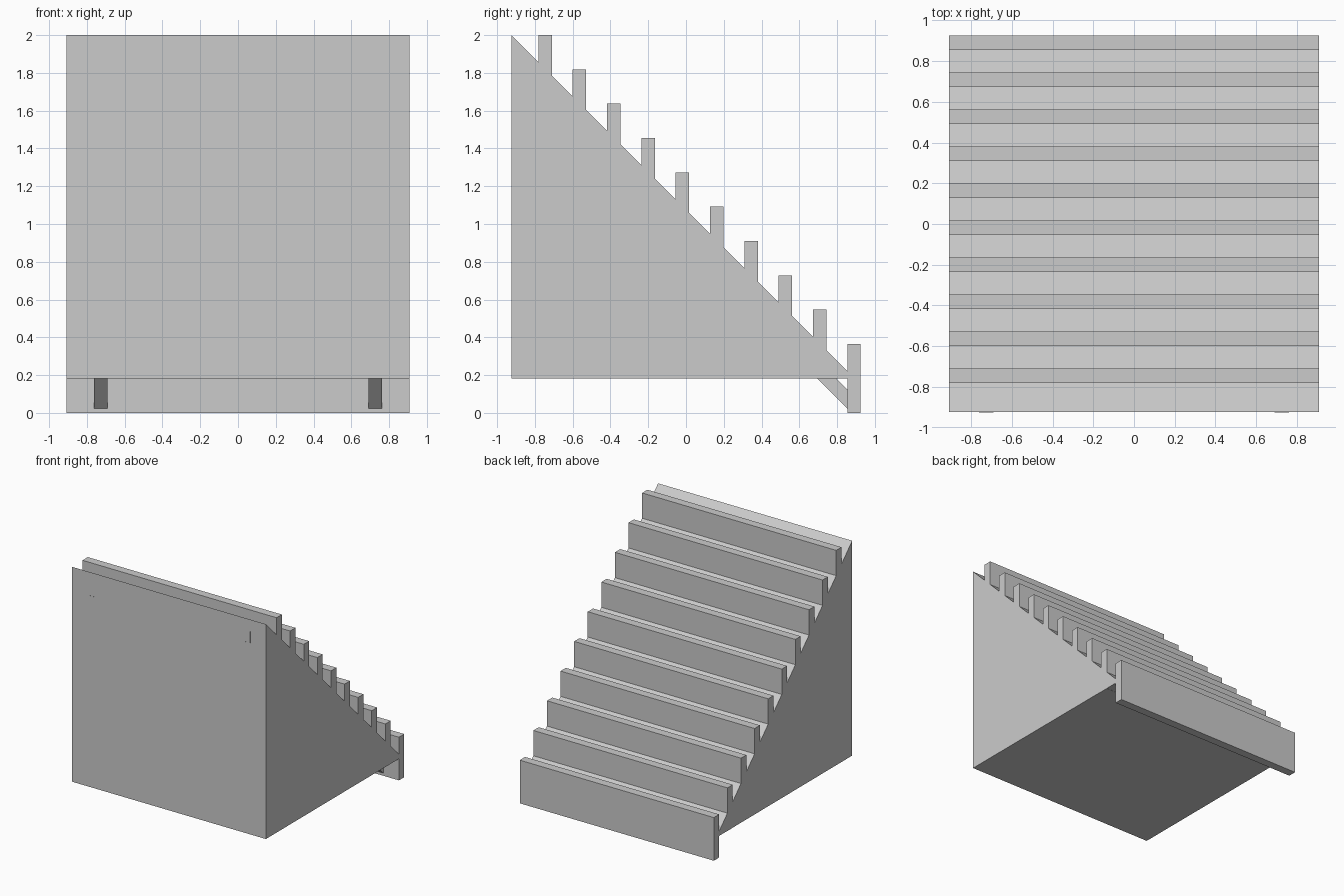
import bpy

if "Cube" in bpy.data.objects:
    bpy.data.objects.remove(bpy.data.objects["Cube"])

W = 0.908            # half width of the stair
STEP = 0.1817        # run and rise of each step
COUNT = 10


def prism(name, profile, x0, x1):
    """Extrude a (y, z) profile from x0 to x1."""
    n = len(profile)
    verts = [(x, y, z) for x in (x0, x1) for y, z in profile]
    faces = [tuple(range(n)), tuple(reversed(range(n, 2 * n)))]
    faces += [(i, i + n, (i + 1) % n + n, (i + 1) % n) for i in range(n)]
    mesh = bpy.data.meshes.new(name)
    mesh.from_pydata(verts, [], faces)
    # profiles run clockwise in y-z, so the start cap faces -x
    mesh.update()
    obj = bpy.data.objects.new(name, mesh)
    bpy.context.collection.objects.link(obj)
    return obj


# solid sloped body under the stair
prism("stair_body", [(-0.924, 0.183), (-0.924, 2.0), (0.893, 0.183)], -W, W)

# upright boards, from the lowest to the highest
for i in range(COUNT):
    y1, z0 = 0.925 - i * STEP, i * STEP
    y0, z1 = y1 - 0.071, z0 + 0.365
    prism(f"step_board_{i + 1}", [(y0, z0), (y0, z1), (y1, z1), (y1, z0)], -W, W)

# diagonal support beams, one on each side
BACK, FRONT, LOW, HIGH = -0.925, 0.86, 0.877, 0.977
beam = [(BACK, LOW - BACK), (BACK, HIGH - BACK),
        (FRONT, HIGH - FRONT), (FRONT, LOW - FRONT)]
prism("left_stringer", beam, -0.762, -0.69)
prism("right_stringer", beam, 0.69, 0.762)
